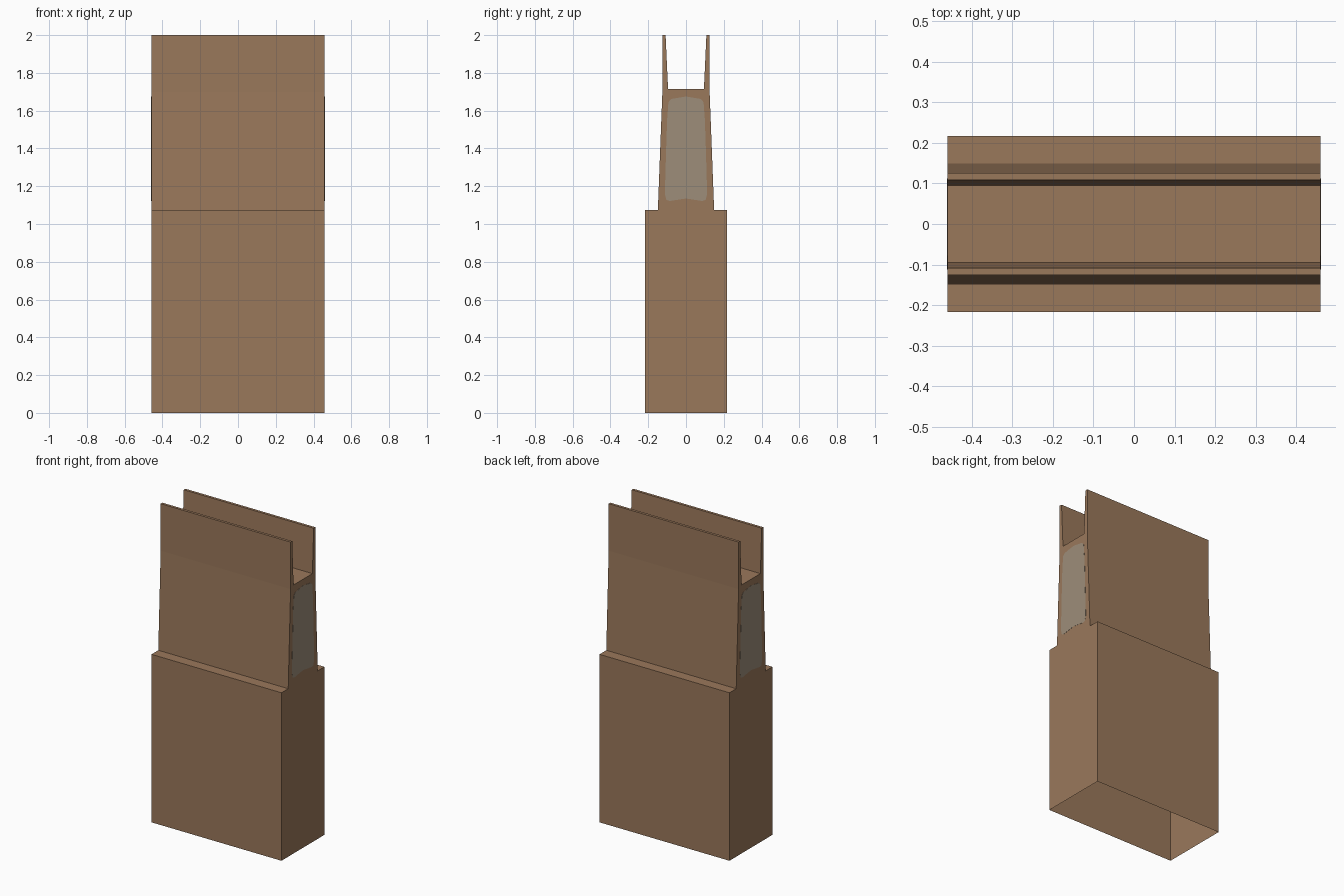
import bpy, bmesh

if "Cube" in bpy.data.objects:
    bpy.data.objects.remove(bpy.data.objects["Cube"])

HALF_LEN = 0.459


def material(name, rgb):
    m = bpy.data.materials.new(name)
    m.diffuse_color = (*rgb, 1)
    m.use_nodes = True
    m.node_tree.nodes["Principled BSDF"].inputs["Base Color"].default_value = m.diffuse_color
    return m


def mirrored(half):
    """Close a half outline (y >= 0) by mirroring it across y = 0."""
    return half + [(-y, z) for y, z in reversed(half) if y > 1e-6]


def finish(name, bm, mat):
    mesh = bpy.data.meshes.new(name)
    bm.to_mesh(mesh)
    bm.free()
    mesh.materials.append(mat)
    ob = bpy.data.objects.new(name, mesh)
    bpy.context.collection.objects.link(ob)
    return ob


def extrude_x(name, outline, x0, x1, mat, open_bottom=False):
    bm = bmesh.new()
    a = [bm.verts.new((x0, y, z)) for y, z in outline]
    b = [bm.verts.new((x1, y, z)) for y, z in outline]
    bm.faces.new(a)
    bm.faces.new(b[::-1])
    for i in range(len(a)):
        j = (i + 1) % len(a)
        bm.faces.new((a[j], a[i], b[i], b[j]))
    bmesh.ops.recalc_face_normals(bm, faces=bm.faces)
    if open_bottom:
        under = [f for f in bm.faces if all(v.co.z < 1e-4 for v in f.verts)]
        bmesh.ops.delete(bm, geom=under, context='FACES_ONLY')
    return finish(name, bm, mat)


brown = material("brown", (0.323, 0.188, 0.105))
grey = material("warm grey", (0.337, 0.270, 0.195))

# Body: wide base, ledge, tapered upper part and a channel in the top; hollow below
body = mirrored([(0.217, 0), (0.217, 1.073), (0.149, 1.073), (0.125, 1.70),
                 (0.125, 2.0), (0.108, 2.0), (0.095, 1.715)])
extrude_x("pedestal_body", body, -HALF_LEN, HALF_LEN, brown, open_bottom=True)

# Worn panels: thin plates with rounded corners on both ends
panel = mirrored([(0, 1.675), (0.078, 1.662), (0.093, 1.645), (0.100, 1.55),
                  (0.105, 1.4), (0.112, 1.16), (0.104, 1.127), (0.085, 1.122),
                  (0, 1.135)])
for name, side in (("right_end_panel", 1), ("left_end_panel", -1)):
    x0, x1 = sorted((side * (HALF_LEN - 0.001), side * (HALF_LEN + 0.001)))
    extrude_x(name, panel, x0, x1, grey)
